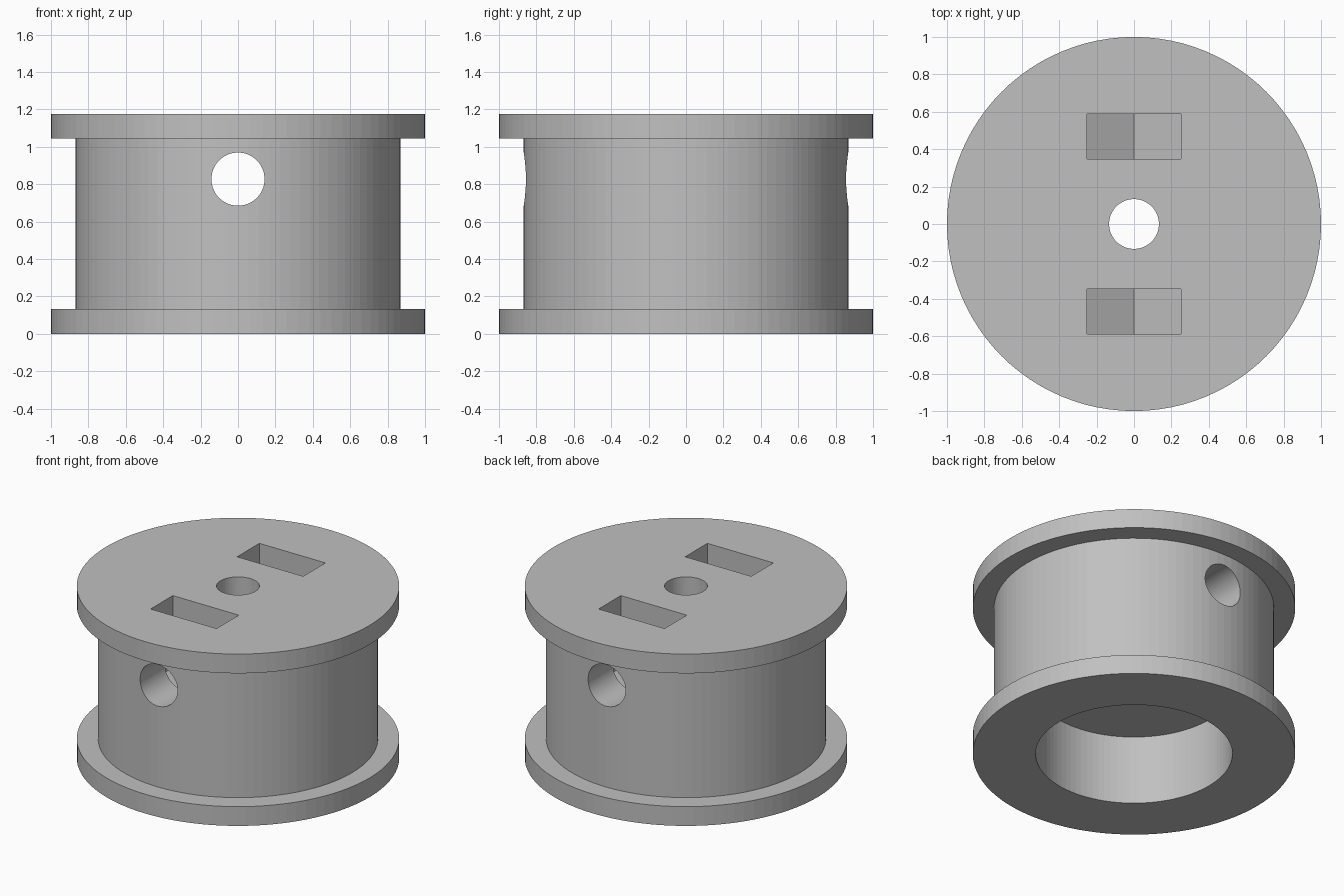
import bpy, bmesh
from math import pi, sin, cos
from mathutils import Matrix, Vector

cube = bpy.data.objects.get("Cube")
if cube:
    bpy.data.objects.remove(cube, do_unlink=True)

SEGMENTS = 96
HEIGHT, FLANGE = 1.176, 0.132
DRUM_R, BORE_R, BORE_TOP = 0.868, 0.61, 0.473
SHAFT_R, SCREW_R, SCREW_Z = 0.133, 0.142, 0.827
NUT_HALF, NUT_Y, NUT_THICK = 0.25, 0.468, 0.24

grey = bpy.data.materials.new("plain grey")
grey.use_nodes = True
colour = (0.53, 0.53, 0.53, 1)
grey.diffuse_color = colour
grey.node_tree.nodes["Principled BSDF"].inputs["Base Color"].default_value = colour


def add_object(name, bm):
    bmesh.ops.recalc_face_normals(bm, faces=bm.faces)
    mesh = bpy.data.meshes.new(name)
    bm.to_mesh(mesh)
    bm.free()
    mesh.materials.append(grey)
    obj = bpy.data.objects.new(name, mesh)
    bpy.context.collection.objects.link(obj)
    return obj


def revolve(name, profile):
    """Spin a closed radius/height profile that starts and ends on the axis."""
    bm = bmesh.new()
    verts = [bm.verts.new((r, 0, z)) for r, z in profile]
    edges = [bm.edges.new(pair) for pair in zip(verts, verts[1:])]
    bmesh.ops.spin(bm, geom=verts + edges, axis=(0, 0, 1), cent=(0, 0, 0),
                   angle=2 * pi, steps=SEGMENTS, use_merge=True)
    bmesh.ops.remove_doubles(bm, verts=bm.verts, dist=1e-5)
    return add_object(name, bm)


def cylinder(name, radius, length, matrix):
    bm = bmesh.new()
    bmesh.ops.create_cone(bm, cap_ends=True, segments=64, radius1=radius,
                          radius2=radius, depth=length, matrix=matrix)
    return add_object(name, bm)


def nut_pocket(name, y):
    """Upright slot with the lower half of a hexagon as its floor."""
    corner = NUT_HALF / cos(pi / 6)
    shoulder = SCREW_Z - corner * sin(pi / 6)
    outline = [(-NUT_HALF, HEIGHT + 0.1), (-NUT_HALF, shoulder),
               (0, SCREW_Z - corner), (NUT_HALF, shoulder),
               (NUT_HALF, HEIGHT + 0.1)]
    bm = bmesh.new()
    face = bm.faces.new([bm.verts.new((x, y - NUT_THICK / 2, z)) for x, z in outline])
    side = bmesh.ops.extrude_face_region(bm, geom=[face])
    moved = [v for v in side["geom"] if isinstance(v, bmesh.types.BMVert)]
    bmesh.ops.translate(bm, verts=moved, vec=Vector((0, NUT_THICK, 0)))
    return add_object(name, bm)


# Flanged drum with the wide bore in its underside
spool = revolve("flanged_spool", [
    (0, BORE_TOP), (BORE_R, BORE_TOP), (BORE_R, 0), (1, 0), (1, FLANGE),
    (DRUM_R, FLANGE), (DRUM_R, HEIGHT - FLANGE), (1, HEIGHT - FLANGE),
    (1, HEIGHT), (0, HEIGHT)])

# Shaft hole, cross hole and the two nut pockets
cutters = [
    cylinder("shaft_hole_cutter", SHAFT_R, 3, Matrix.Translation((0, 0, HEIGHT / 2))),
    cylinder("screw_hole_cutter", SCREW_R, 3,
             Matrix.Translation((0, 0, SCREW_Z)) @ Matrix.Rotation(pi / 2, 4, "X")),
    nut_pocket("front_nut_pocket_cutter", -NUT_Y),
    nut_pocket("back_nut_pocket_cutter", NUT_Y),
]
bpy.ops.object.select_all(action="DESELECT")
spool.select_set(True)
bpy.context.view_layer.objects.active = spool
for cutter in cutters:
    cutter.hide_render = True
    cut = spool.modifiers.new(cutter.name, "BOOLEAN")
    cut.operation = "DIFFERENCE"
    cut.solver = "EXACT"
    cut.object = cutter
    bpy.ops.object.modifier_apply(modifier=cut.name)
    bpy.data.objects.remove(cutter, do_unlink=True)
